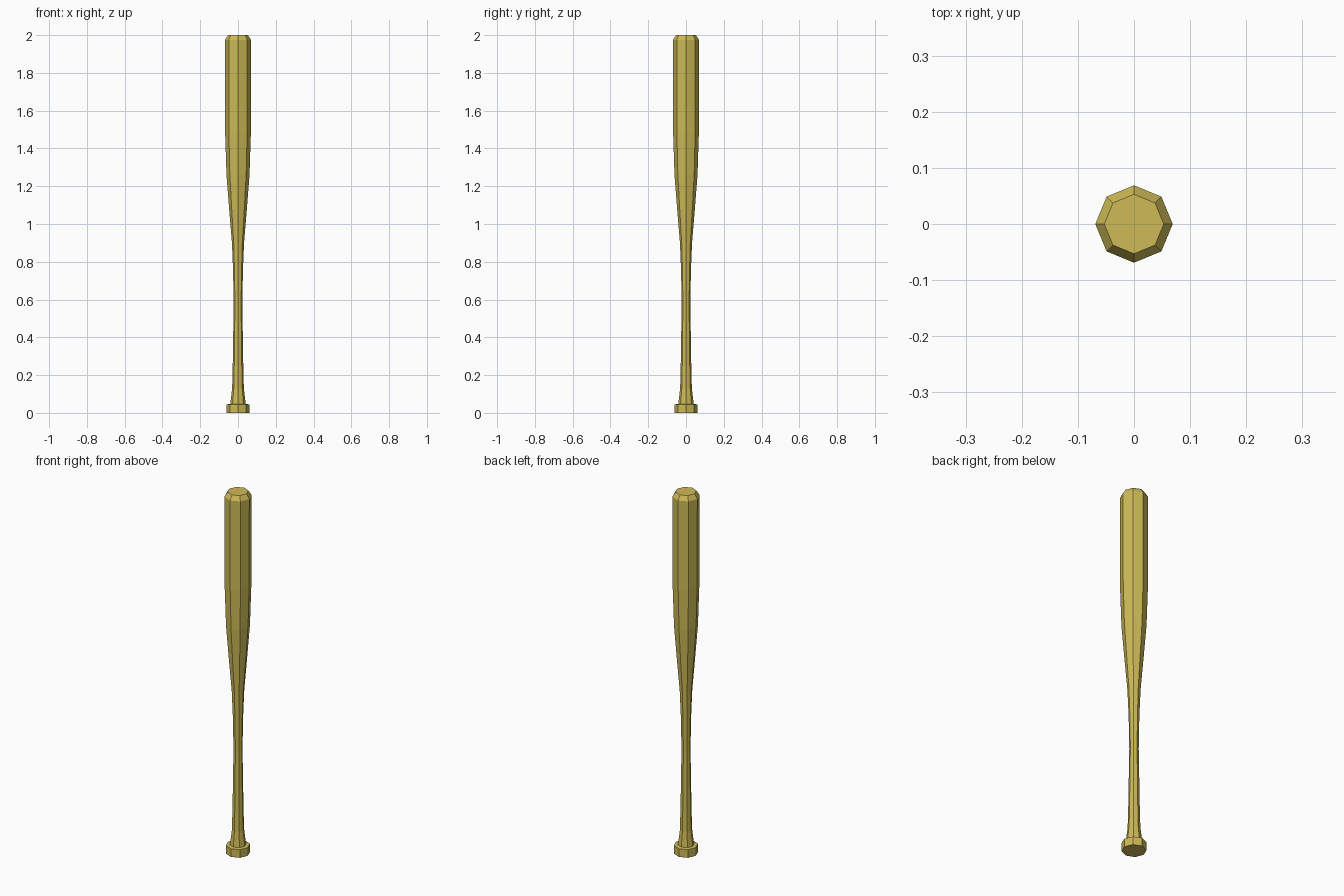
import bpy, bmesh, math

if "Cube" in bpy.data.objects:
    bpy.data.objects.remove(bpy.data.objects["Cube"])

SIDES = 8

wood = bpy.data.materials.new("pale yellow wood")
wood.diffuse_color = (0.61, 0.49, 0.093, 1)
wood.use_nodes = True
wood.node_tree.nodes["Principled BSDF"].inputs["Base Color"].default_value = wood.diffuse_color


def lathe(name, profile):
    """Closed eight-sided solid from (radius, height) pairs, corners on the axes."""
    bm = bmesh.new()
    rings = []
    for r, z in profile:
        rings.append([bm.verts.new((r * math.cos(2 * math.pi * i / SIDES),
                                    r * math.sin(2 * math.pi * i / SIDES), z))
                      for i in range(SIDES)])
    for a, b in zip(rings, rings[1:]):
        for i in range(SIDES):
            j = (i + 1) % SIDES
            bm.faces.new((a[i], a[j], b[j], b[i]))
    bm.faces.new(rings[0][::-1])
    bm.faces.new(rings[-1])
    bmesh.ops.recalc_face_normals(bm, faces=bm.faces)
    mesh = bpy.data.meshes.new(name)
    bm.to_mesh(mesh)
    bm.free()
    mesh.materials.append(wood)
    obj = bpy.data.objects.new(name, mesh)
    bpy.context.collection.objects.link(obj)
    return obj


# One continuous turned body: knob, flared grip, taper, barrel, chamfered end
lathe("bat", [
    (0.061, 0.0), (0.061, 0.045),                       # knob
    (0.041, 0.047), (0.031, 0.13), (0.028, 0.25),       # flare into grip
    (0.023, 0.57), (0.026, 0.75), (0.032, 0.90),        # grip
    (0.047, 1.08), (0.061, 1.26),                       # taper
    (0.068, 1.48), (0.069, 1.975), (0.053, 2.0),        # barrel and end
])
